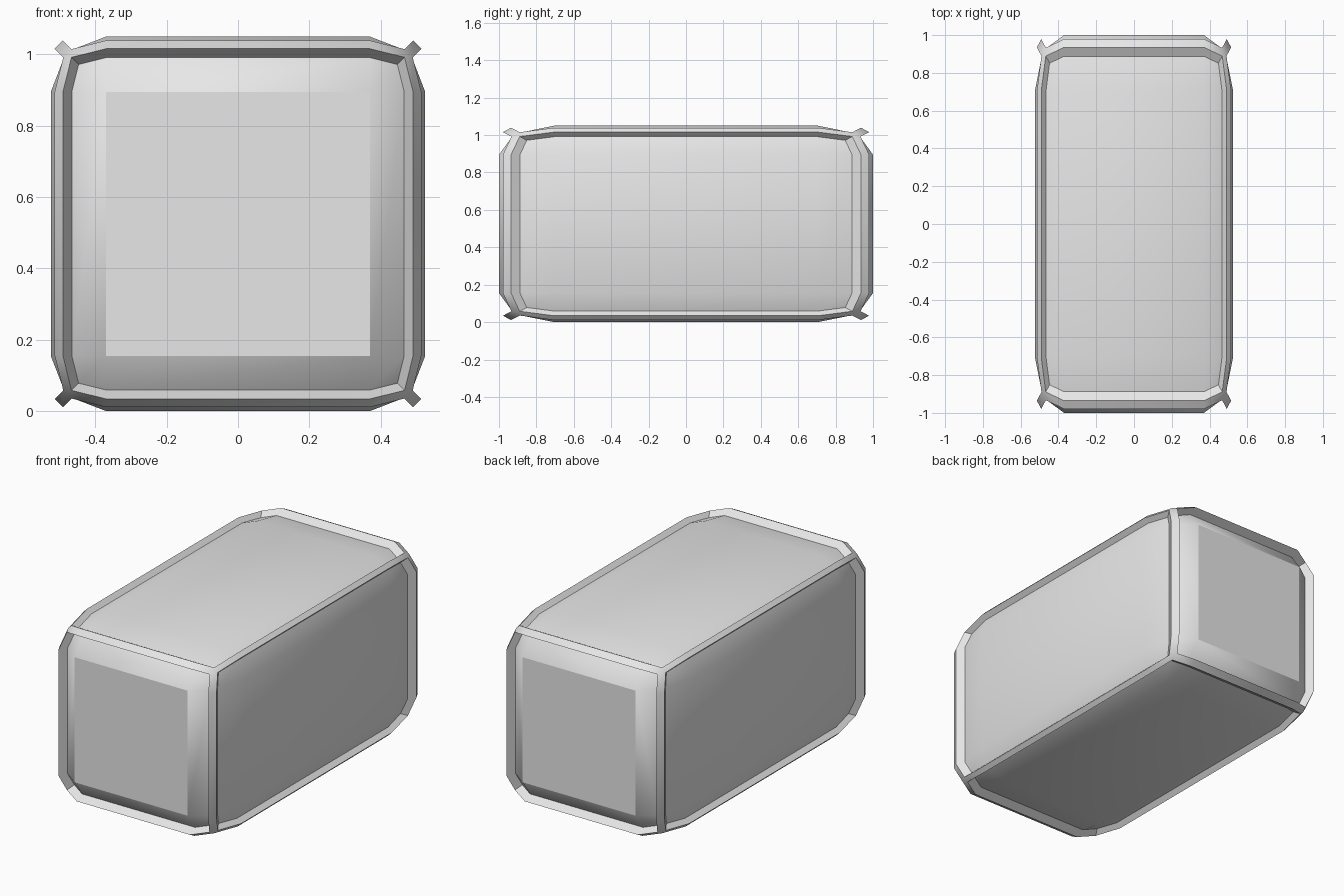
import bpy, bmesh
from itertools import product

if "Cube" in bpy.data.objects:
    bpy.data.objects.remove(bpy.data.objects["Cube"], do_unlink=True)

HALF = 0.525              # half height and half width
FLAT = 0.37               # reach of the flat middle of each panel
LENGTH = 1 / HALF         # stretch along y
SEAM, SEAM_TIP = (0.466, 0.488), (0.491, 0.514)         # (inset, depth) along a seam
CORNER, CORNER_TIP = (0.447, 0.468), (0.467, 0.490)     # the same at the corners

fabric = bpy.data.materials.new("grey fabric")
fabric.use_nodes = True
fabric.diffuse_color = (0.8, 0.8, 0.8, 1)
fabric.node_tree.nodes["Principled BSDF"].inputs["Base Color"].default_value = (0.8, 0.8, 0.8, 1)

bm = bmesh.new()


def place(axes, values):
    """Put values on the given axes, then stretch and lift into position."""
    co = [0, 0, 0]
    for axis, value in zip(axes, values):
        co[axis] = value
    return co[0], co[1] * LENGTH, co[2] + HALF


def skin(rows):
    """Join neighbouring rows of points with quads."""
    rows = [[bm.verts.new(p) for p in row] for row in rows]
    for r, s in zip(rows, rows[1:]):
        for i in range(len(r) - 1):
            bm.faces.new((r[i], r[i + 1], s[i + 1], s[i]))


def panel_point(axes, side, i, j):
    """Point of the padded panel grid; outer rows sink towards the seam."""
    outer_i, outer_j = abs(i) == 2, abs(j) == 2
    inset, depth = CORNER if outer_i and outer_j else SEAM
    if not (outer_i or outer_j):
        depth = HALF
    u = (inset if outer_i else FLAT) * (1 if i > 0 else -1)
    v = (inset if outer_j else FLAT) * (1 if j > 0 else -1)
    return place(axes, (side * depth, u, v))


# Padded panels
steps = (-2, -1, 1, 2)
turns = ((0, 1, 2), (1, 2, 0), (2, 0, 1))
for axes, side in product(turns, (-1, 1)):
    skin([[panel_point(axes, side, i, j) for j in steps] for i in steps])

# Raised seam along every edge
for axes, s, t in product(turns, (-1, 1), (-1, 1)):
    rows = []
    for step in steps:
        end = abs(step) == 2
        base, tip = (CORNER, CORNER_TIP) if end else (SEAM, SEAM_TIP)
        sign = 1 if step > 0 else -1
        section = ((base, base), (tip, tip), (tip[::-1], tip), (base[::-1], base))
        rows.append([place(axes, (sign * (ring[0] if end else FLAT), s * p[0], t * p[1]))
                     for p, ring in section])
    skin(rows)

# Small caps where three seams meet
a, d = CORNER_TIP
for sx, sy, sz in product((-1, 1), repeat=3):
    bm.faces.new([bm.verts.new(place((0, 1, 2), (sx * x, sy * y, sz * z)))
                  for x, y, z in ((d, a, a), (a, d, a), (a, a, d))])

bmesh.ops.remove_doubles(bm, verts=bm.verts, dist=0.0005)
bmesh.ops.recalc_face_normals(bm, faces=bm.faces)

mesh = bpy.data.meshes.new("cushion")
bm.to_mesh(mesh)
bm.free()
mesh.materials.append(fabric)
cushion = bpy.data.objects.new("cushion", mesh)
bpy.context.collection.objects.link(cushion)
bpy.context.view_layer.objects.active = cushion
cushion.select_set(True)
bpy.ops.object.shade_smooth_by_angle(angle=0.6)
